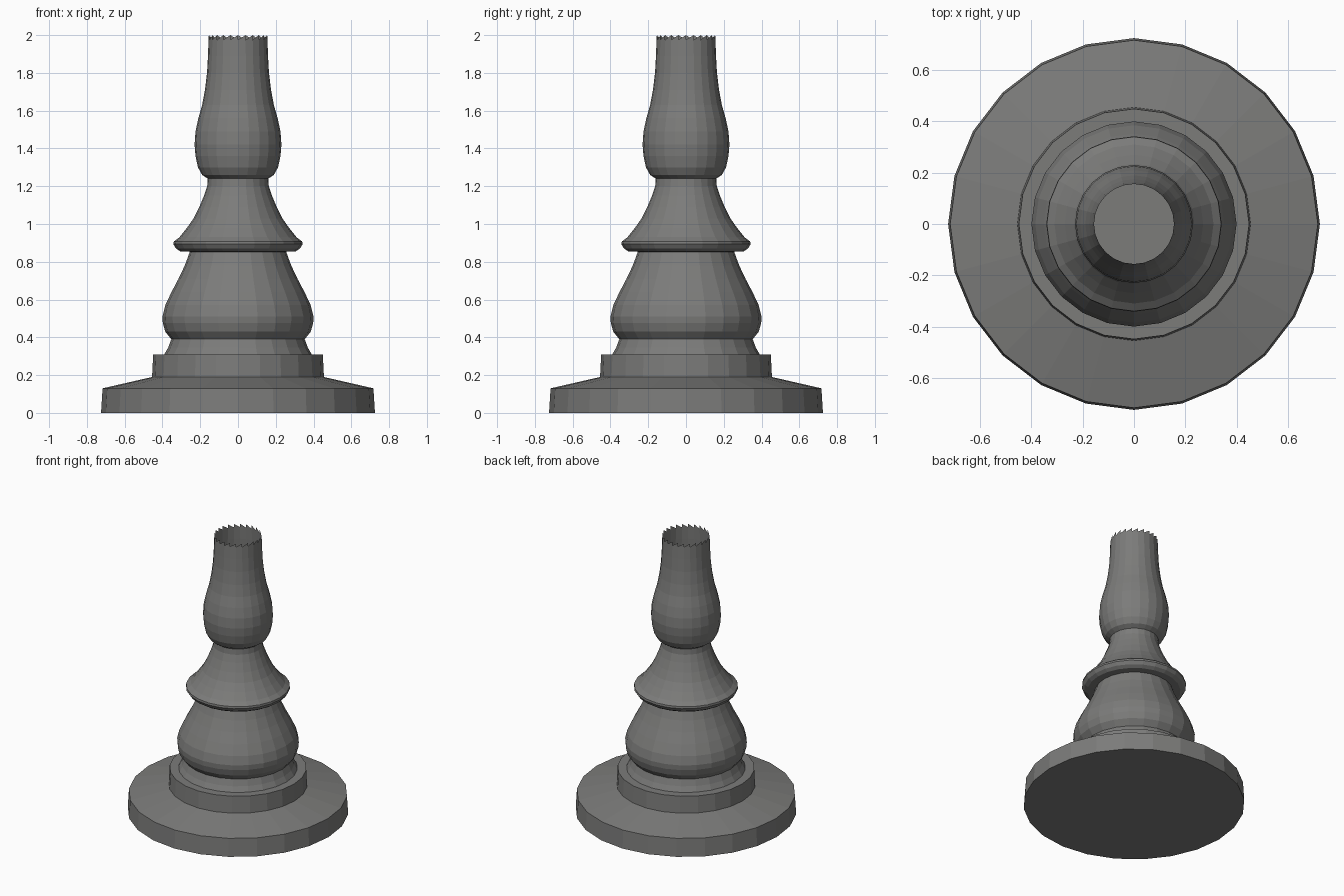
import bpy, bmesh
from math import cos, sin, pi

cube = bpy.data.objects.get("Cube")
if cube:
    bpy.data.objects.remove(cube, do_unlink=True)

SEGMENTS = 24

metal = bpy.data.materials.new("dark_grey")
metal.use_nodes = True
colour = (0.2, 0.2, 0.195, 1)
metal.diffuse_color = colour
metal.node_tree.nodes["Principled BSDF"].inputs["Base Color"].default_value = colour


def ring(bm, radius, z):
    return [bm.verts.new((radius * cos(2 * pi * i / SEGMENTS),
                          radius * sin(2 * pi * i / SEGMENTS), z))
            for i in range(SEGMENTS)]


def turned(name, profile, closed_bottom=False, teeth_top=None):
    """Lathe an open shell from (radius, height) points."""
    bm = bmesh.new()
    rings = [ring(bm, r, z) for r, z in profile]
    for low, high in zip(rings, rings[1:]):
        for i in range(SEGMENTS):
            j = (i + 1) % SEGMENTS
            bm.faces.new((low[i], low[j], high[j], high[i]))
    if closed_bottom:
        bm.faces.new(rings[0][::-1])
    if teeth_top:
        # saw teeth, one per segment
        tips = ring(bm, profile[-1][0], teeth_top)
        for i in range(SEGMENTS):
            j = (i + 1) % SEGMENTS
            bm.faces.new((rings[-1][i], rings[-1][j], tips[j]))
    mesh = bpy.data.meshes.new(name)
    bm.to_mesh(mesh)
    bm.free()
    mesh.materials.append(metal)
    obj = bpy.data.objects.new(name, mesh)
    bpy.context.collection.objects.link(obj)
    return obj


# Wide foot with sloping top, and the raised step on it
turned("foot", [(.725, 0), (.717, .13), (.455, .19)], closed_bottom=True)
turned("step", [(.455, .19), (.449, .31), (.39, .31)])

# Lower bulging body
turned("lower_body", [(.39, .31), (.37, .345), (.353, .39), (.385, .43), (.398, .475),
                      (.4, .51), (.385, .57), (.352, .64), (.315, .71),
                      (.282, .78), (.255, .853)])

# Flared collar with rolled lip, rising to the neck
turned("collar", [(.255, .853), (.305, .855), (.328, .87), (.342, .893), (.34, .907),
                  (.31, .93), (.27, .98), (.235, 1.03), (.205, 1.09),
                  (.18, 1.15), (.163, 1.2), (.16, 1.24)])

# Upper bulb tapering to an open tube with a toothed rim
turned("upper_tube", [(.16, 1.24), (.19, 1.26), (.212, 1.3), (.225, 1.36), (.23, 1.42),
                      (.225, 1.49), (.21, 1.56), (.19, 1.63), (.175, 1.71),
                      (.164, 1.8), (.159, 1.89), (.156, 1.975)], teeth_top=2.0)
